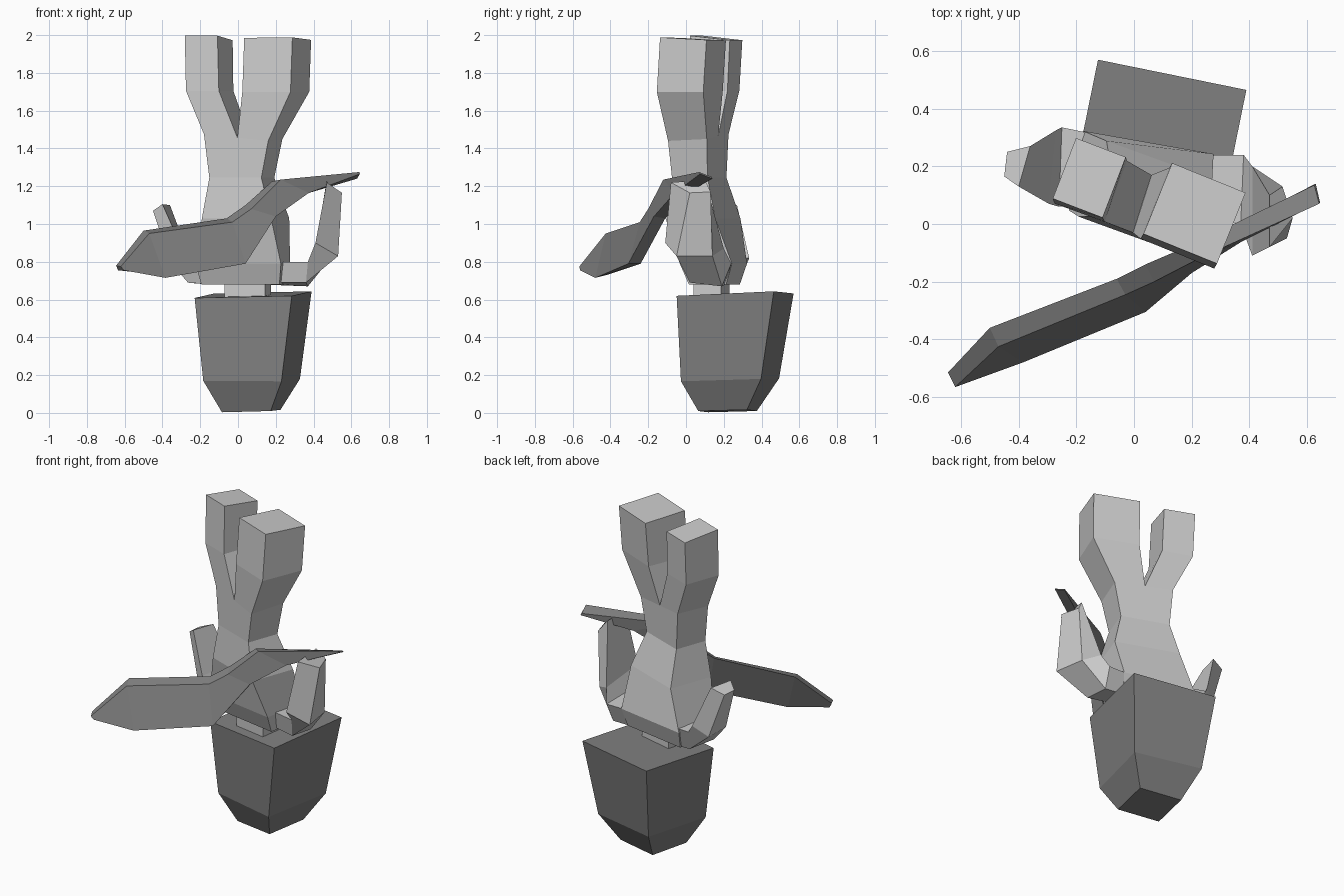
import bpy, bmesh
from math import radians, cos, sin
from mathutils import Vector

dark = bpy.data.materials.new("dark_grey")
dark.diffuse_color = (.22, .22, .22, 1)


def loft(name, rings, mat=None):
    """Skin a list of four-point rings and cap both ends."""
    bm = bmesh.new()
    vs = [[bm.verts.new(p) for p in r] for r in rings]
    for a, b in zip(vs, vs[1:]):
        for i in range(len(a)):
            j = (i + 1) % len(a)
            bm.faces.new((a[i], a[j], b[j], b[i]))
    bm.faces.new(vs[0][::-1])
    bm.faces.new(vs[-1])
    bmesh.ops.recalc_face_normals(bm, faces=bm.faces)
    me = bpy.data.meshes.new(name)
    bm.to_mesh(me)
    bm.free()
    if mat:
        me.materials.append(mat)
    ob = bpy.data.objects.new(name, me)
    bpy.context.collection.objects.link(ob)
    return ob


def rect(cx, cy, z, w, d, ang, tx=0.0, ty=0.0):
    """Rotated rectangle ring, tilted by slopes tx, ty: FL, FR, BR, BL."""
    c, s = cos(radians(ang)), sin(radians(ang))
    out = []
    for u, v in ((-w/2, -d/2), (w/2, -d/2), (w/2, d/2), (-w/2, d/2)):
        x, y = u*c - v*s, u*s + v*c
        out.append((cx + x, cy + y, z + tx*x + ty*y))
    return out


# Upside-down block head and neck
loft("head", [
    rect(.07, .22, .01, .263, .263, -11.5, .03, .02),
    rect(.072, .233, .175, .425, .435, -13, .0, .03),
    rect(.08, .26, .626, .525, .525, -11.5, .03, .04)], dark)
loft("neck", [
    rect(.052, .135, .60, .22, .15, -12),
    rect(.052, .135, .70, .22, .15, -12)])

# Torso, rising from shoulders to hips
hip_l = Vector((-.18, .04, 1.475))
hip_lb = Vector((-.10, .225, 1.475))
hip_r = Vector((.16, -.095, 1.44))
hip_rb = Vector((.235, .11, 1.45))
crotch_f = hip_l.lerp(hip_r, .52)
crotch_b = hip_lb.lerp(hip_rb, .48)
loft("torso", [
    rect(.03, .15, .68, .42, .20, -10),
    rect(.025, .145, .79, .46, .28, -10),
    rect(.04, .09, 1.03, .39, .28, -20),
    rect(.02, .07, 1.245, .293, .20, -20),
    [hip_l, hip_r, hip_rb, hip_lb]])

# Legs pointing upward, sharing the crotch edge
loft("left_leg", [
    [hip_l, crotch_f, crotch_b, hip_lb],
    rect(-.15, .145, 1.705, .185, .225, -20),
    rect(-.155, .16, 1.985, .185, .225, -21, -.04, -.10)])
loft("right_leg", [
    [crotch_f, hip_r, hip_rb, crotch_b],
    rect(.20, .02, 1.70, .275, .265, -22),
    rect(.21, .037, 1.98, .275, .265, -22, -.01, -.05)])

# Arms: shoulder root, upper arm, elbow, hand
loft("right_arm", [
    [(.10, .06, .80), (.10, .09, .69), (.12, .21, .68), (.15, .24, .79)],
    [(.37, .00, .80), (.36, .02, .69), (.37, .19, .67), (.38, .24, .79)],
    [(.41, -.11, .90), (.53, -.05, .83), (.50, .14, .83), (.41, .20, .87)],
    [(.47, -.08, 1.22), (.55, .02, 1.165), (.515, .13, 1.17), (.47, .10, 1.235)]])
loft("left_arm", [
    [(-.16, .07, .82), (-.15, .10, .68), (-.10, .27, .68), (-.13, .31, .81)],
    [(-.26, .06, .82), (-.265, .10, .69), (-.22, .28, .685), (-.25, .335, .82)],
    [(-.295, .07, .87), (-.36, .12, .80), (-.345, .27, .79), (-.27, .325, .86)],
    [(-.40, .13, 1.105), (-.45, .165, 1.07), (-.44, .25, 1.07), (-.36, .27, 1.10)]])

# Bent plank held in front: each ring is a cross-section
# (top front, bottom front, bottom back, top back)
loft("plank", [
    [(-.62, -.565, .775), (-.605, -.56, .755), (-.635, -.51, .755), (-.645, -.515, .78)],
    [(-.47, -.425, .95), (-.385, -.48, .715), (-.41, -.42, .73), (-.50, -.36, .965)],
    [(-.03, -.245, 1.01), (.04, -.305, .79), (.01, -.24, .79), (-.06, -.19, 1.03)],
    [(.07, -.20, 1.08), (.20, -.17, 1.04), (.18, -.11, 1.03), (.04, -.14, 1.10)],
    [(.225, -.12, 1.235), (.375, -.06, 1.165), (.36, .0, 1.16), (.18, -.08, 1.225)],
    [(.642, .07, 1.275), (.645, .075, 1.265), (.63, .14, 1.24), (.625, .135, 1.25)]], dark)
